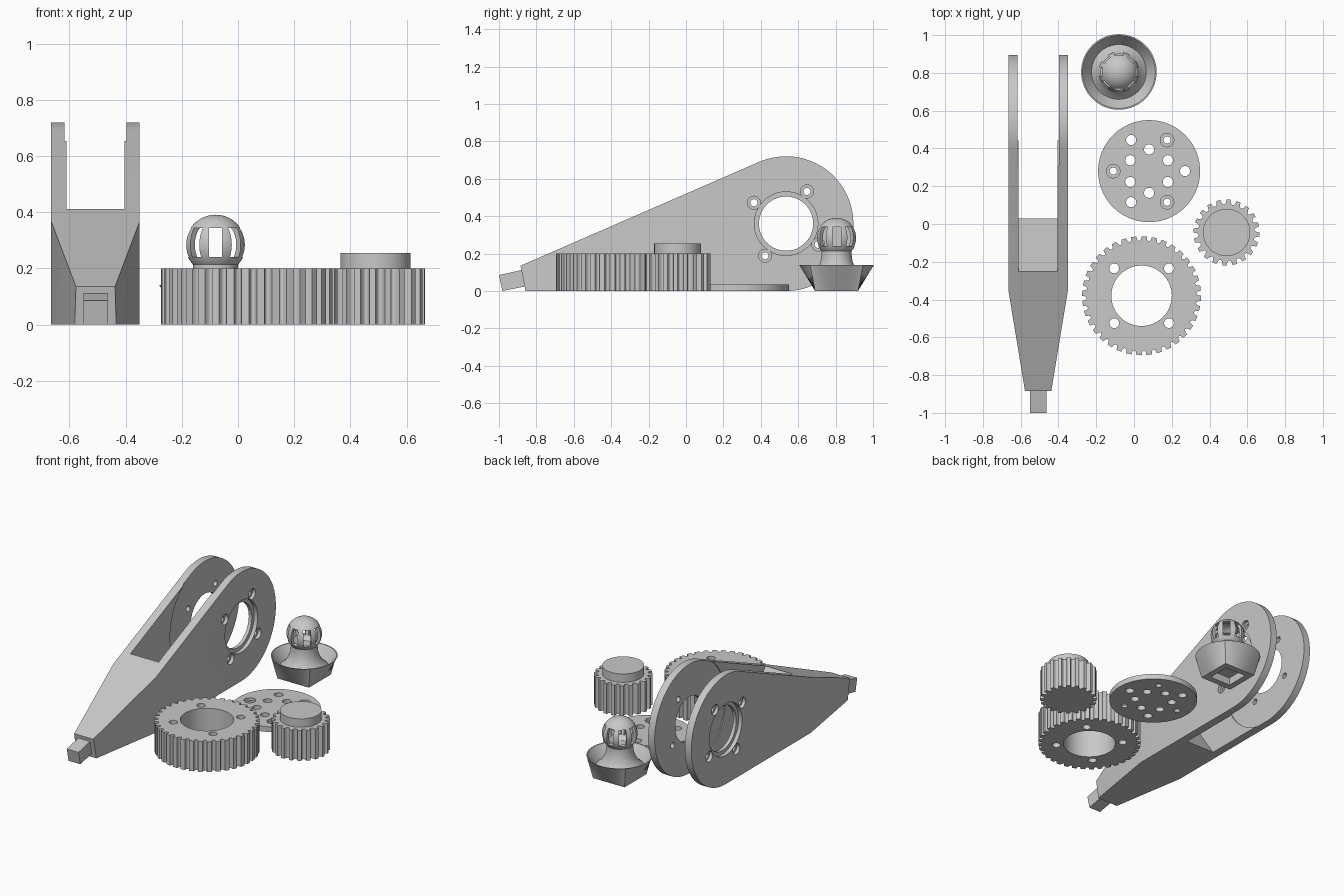
import bpy, bmesh, math
from mathutils import Vector, Matrix

if "Cube" in bpy.data.objects:
    bpy.data.objects.remove(bpy.data.objects["Cube"])

grey = bpy.data.materials.new("plain grey")
grey.diffuse_color = (0.58, 0.58, 0.58, 1)
grey.use_nodes = True
grey.node_tree.nodes["Principled BSDF"].inputs["Base Color"].default_value = grey.diffuse_color


def mesh_object(name, bm):
    bmesh.ops.recalc_face_normals(bm, faces=bm.faces)
    me = bpy.data.meshes.new(name)
    bm.to_mesh(me)
    bm.free()
    me.materials.append(grey)
    ob = bpy.data.objects.new(name, me)
    bpy.context.collection.objects.link(ob)
    return ob


def prism(name, pts, lo, hi, axis="z"):
    """Extrude a 2D outline: (x, y) along z, or (y, z) along x."""
    bm = bmesh.new()
    place = (lambda a, b, c: (a, b, c)) if axis == "z" else (lambda a, b, c: (c, a, b))
    rings = [[bm.verts.new(place(a, b, h)) for a, b in pts] for h in (lo, hi)]
    n = len(pts)
    for i in range(n):
        j = (i + 1) % n
        bm.faces.new((rings[0][i], rings[0][j], rings[1][j], rings[1][i]))
    bm.faces.new(rings[0])
    bm.faces.new(rings[1])
    return mesh_object(name, bm)


def circle(cx, cy, r, n=48):
    return [(cx + r * math.cos(2 * math.pi * i / n), cy + r * math.sin(2 * math.pi * i / n))
            for i in range(n)]


def gear_outline(cx, cy, r, teeth, groove, depth):
    """Teeth separated by rounded grooves."""
    pts = []
    step = 2 * math.pi / teeth
    for k in range(teeth):
        for i in range(9):
            t = i / 8
            rr = r - depth * math.sqrt(max(0, 1 - (2 * t - 1) ** 2))
            a = step * (k + groove * t)
            pts.append((cx + rr * math.cos(a), cy + rr * math.sin(a)))
    return pts


def boolean(ob, tools, op="DIFFERENCE"):
    for t in tools:
        m = ob.modifiers.new("cut", "BOOLEAN")
        m.operation, m.solver, m.object = op, "EXACT", t
    dg = bpy.context.evaluated_depsgraph_get()
    me = bpy.data.meshes.new_from_object(ob.evaluated_get(dg))
    ob.modifiers.clear()
    ob.data = me
    for t in tools:
        bpy.data.objects.remove(t)


# Forked arm: side profile with a round end
CY, CZ, R = 0.535, 0.36, 0.36
X0, X1 = -0.665, -0.35
XM = (X0 + X1) / 2
outline = [(-0.858, 0), (-0.885, 0.135)]
for i in range(41):
    a = math.radians(113.7 - (113.7 + 90) * i / 40)
    outline.append((CY + R * math.cos(a), CZ + R * math.sin(a)))
arm = prism("forked_arm", outline, X0, X1, "x")

cuts = []
# Tapered sides toward the narrow end
for s in (-1, 1):
    cuts.append(prism("taper_cutter", [(XM + s * x, y) for x, y in
                ((0.166, -0.3), (0.034, -1.1), (0.4, -1.1), (0.4, -0.3))], -0.1, 1))
# Slot between the cheeks, with slanted floor, and shallow round recess
cuts.append(prism("slot_cutter", [(0.098, -0.1), (1.2, -0.1), (1.2, 0.8), (-0.516, 0.8)],
                  XM - 0.103, XM + 0.103, "x"))
cuts.append(prism("recess_cutter", circle(CY, CZ, 0.372, 64), XM - 0.11, XM + 0.11, "x"))
# Bearing hole and screw holes, stepped on the outer faces
holes = [(CY, CZ, 0.145, 0.17, 0.025)]
for k in range(4):
    a = math.radians(57 + 90 * k)
    holes.append((CY + 0.205 * math.cos(a), CZ + 0.205 * math.sin(a), 0.019, 0.035, 0.022))
for y, z, r, r2, d in holes:
    n = 64 if r > 0.1 else 24
    cuts.append(prism("hole_cutter", circle(y, z, r, n), -0.9, -0.1, "x"))
    cuts.append(prism("step_cutter", circle(y, z, r2, n), X0 - 0.1, X0 + d, "x"))
    cuts.append(prism("step_cutter", circle(y, z, r2, n), X1 - d, X1 + 0.1, "x"))
boolean(arm, cuts)

# Square tang at the narrow end
prism("arm_tang", [(-0.982, 0), (-1.0, 0.085), (-0.85, 0.118), (-0.84, 0.028)],
      XM - 0.043, XM + 0.043, "x")

# Large ring gear
GX, GY = 0.04, -0.38
ring = prism("ring_gear", gear_outline(GX, GY, 0.315, 36, 0.5, 0.024), 0, 0.2)
tools = [prism("bore_cutter", circle(GX, GY, 0.16, 64), -0.1, 0.4)]
for sx in (-1, 1):
    for sy in (-1, 1):
        tools.append(prism("bolt_cutter", circle(GX + sx * 0.145, GY + sy * 0.145, 0.026, 24),
                           -0.1, 0.4))
boolean(ring, tools)

# Small pinion with hub
prism("pinion_gear", gear_outline(0.49, -0.045, 0.175, 20, 0.6, 0.026), 0, 0.2)
prism("pinion_hub", circle(0.49, -0.045, 0.125, 64), 0.19, 0.255)

# Perforated disc
DX, DY = 0.08, 0.28
disc = prism("perforated_disc", circle(DX, DY, 0.27, 80), 0, 0.035)
tools = []
for k in range(6):
    a = math.radians(60 * k)
    b = a + math.radians(30)
    x, y = DX + 0.19 * math.cos(a), DY + 0.19 * math.sin(a)
    tools.append(prism("hole_cutter", circle(x, y, 0.019 if k % 2 else 0.027, 24), -0.1, 0.2))
    if k % 2:
        tools.append(prism("step_cutter", circle(x, y, 0.036, 24), 0.017, 0.2))
    tools.append(prism("hole_cutter", circle(DX + 0.115 * math.cos(b), DY + 0.115 * math.sin(b),
                                             0.027, 24), -0.1, 0.2))
boolean(disc, tools)

# Ball mount base: square socket lofted to a round dish, then a flared neck
BX, BY = -0.08, 0.805
sections = [(0.075, 0.05, 1), (0.075, 0, 1), (0.115, 0, 1), (0.2, 0.14, 0), (0.193, 0.14, 0),
            (0.145, 0.07, 0), (0.118, 0.095, 0), (0.098, 0.125, 0), (0.085, 0.16, 0),
            (0.08, 0.2, 0), (0.08, 0.214, 0)]
bm = bmesh.new()
N = 64
rings = []
for r, z, square in sections:
    loop = []
    for i in range(N):
        c, s = math.cos(2 * math.pi * i / N), math.sin(2 * math.pi * i / N)
        k = r / max(abs(c), abs(s)) if square else r
        loop.append(bm.verts.new((BX + k * c, BY + k * s, z)))
    rings.append(loop)
for p, q in zip(rings, rings[1:]):
    for i in range(N):
        j = (i + 1) % N
        bm.faces.new((p[i], p[j], q[j], q[i]))
bm.faces.new(rings[0])
bm.faces.new(rings[-1])
mesh_object("ball_mount_base", bm)


# Hollow ball with eight upright slots
def sphere(name, r):
    bm = bmesh.new()
    bmesh.ops.create_uvsphere(bm, u_segments=48, v_segments=24, radius=r,
                              matrix=Matrix.Translation((BX, BY, 0.284)))
    return mesh_object(name, bm)


ball = sphere("slotted_ball", 0.107)
tools = [sphere("hollow_cutter", 0.085)]
for k in range(4):
    a = math.radians(45 * k)
    u, v = Vector((math.cos(a), math.sin(a))), Vector((-math.sin(a), math.cos(a)))
    o = Vector((BX, BY))
    tools.append(prism("slot_cutter", [tuple(o + u * p + v * q) for p, q in
                 ((-0.2, -0.0225), (0.2, -0.0225), (0.2, 0.0225), (-0.2, 0.0225))], 0.24, 0.343))
boolean(ball, tools)

# Smooth round surfaces, keep edges crisp
for ob in bpy.context.scene.objects:
    ob.select_set(True)
    bpy.context.view_layer.objects.active = ob
bpy.ops.object.shade_smooth_by_angle(angle=math.radians(30))
